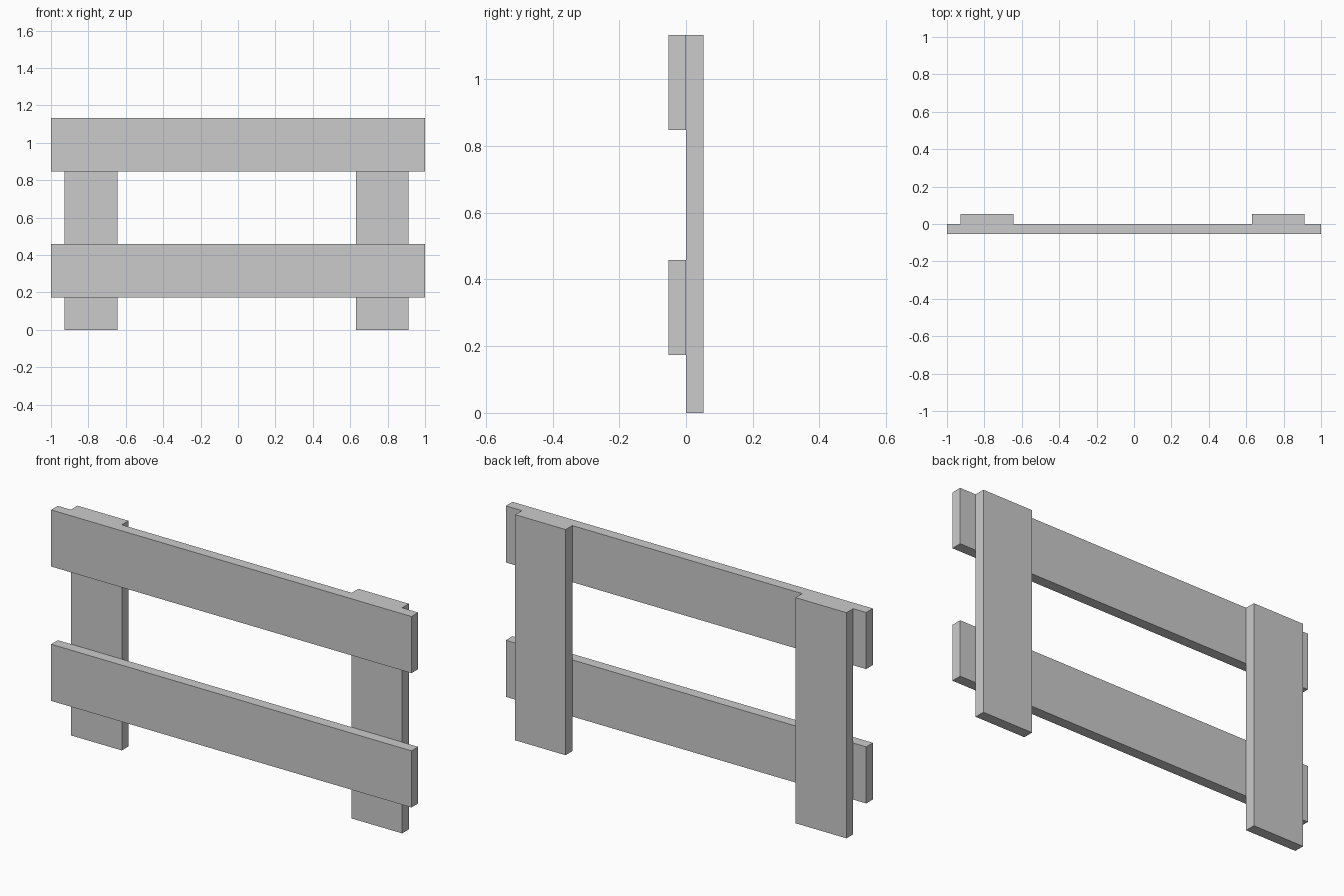
import bpy

if "Cube" in bpy.data.objects:
    bpy.data.objects.remove(bpy.data.objects["Cube"])


def board(name, x, y, z):
    """Box spanning the given (min, max) ranges."""
    spans = (x, y, z)
    bpy.ops.mesh.primitive_cube_add(size=1)
    ob = bpy.context.object
    ob.name = name
    ob.location = [(a + b) / 2 for a, b in spans]
    ob.scale = [b - a for a, b in spans]
    bpy.ops.object.transform_apply(location=True, rotation=False, scale=True)
    return ob


THICK = 0.053
HEIGHT = 1.132

# Upright posts behind the rails
for name, x in (("left_post", (-0.928, -0.645)), ("right_post", (0.631, 0.911))):
    board(name, x, (0, THICK), (0, HEIGHT))

# Horizontal rails on the front
for name, z in (("lower_rail", (0.174, 0.458)), ("upper_rail", (0.848, HEIGHT))):
    board(name, (-1, 1), (-THICK, 0), z)
